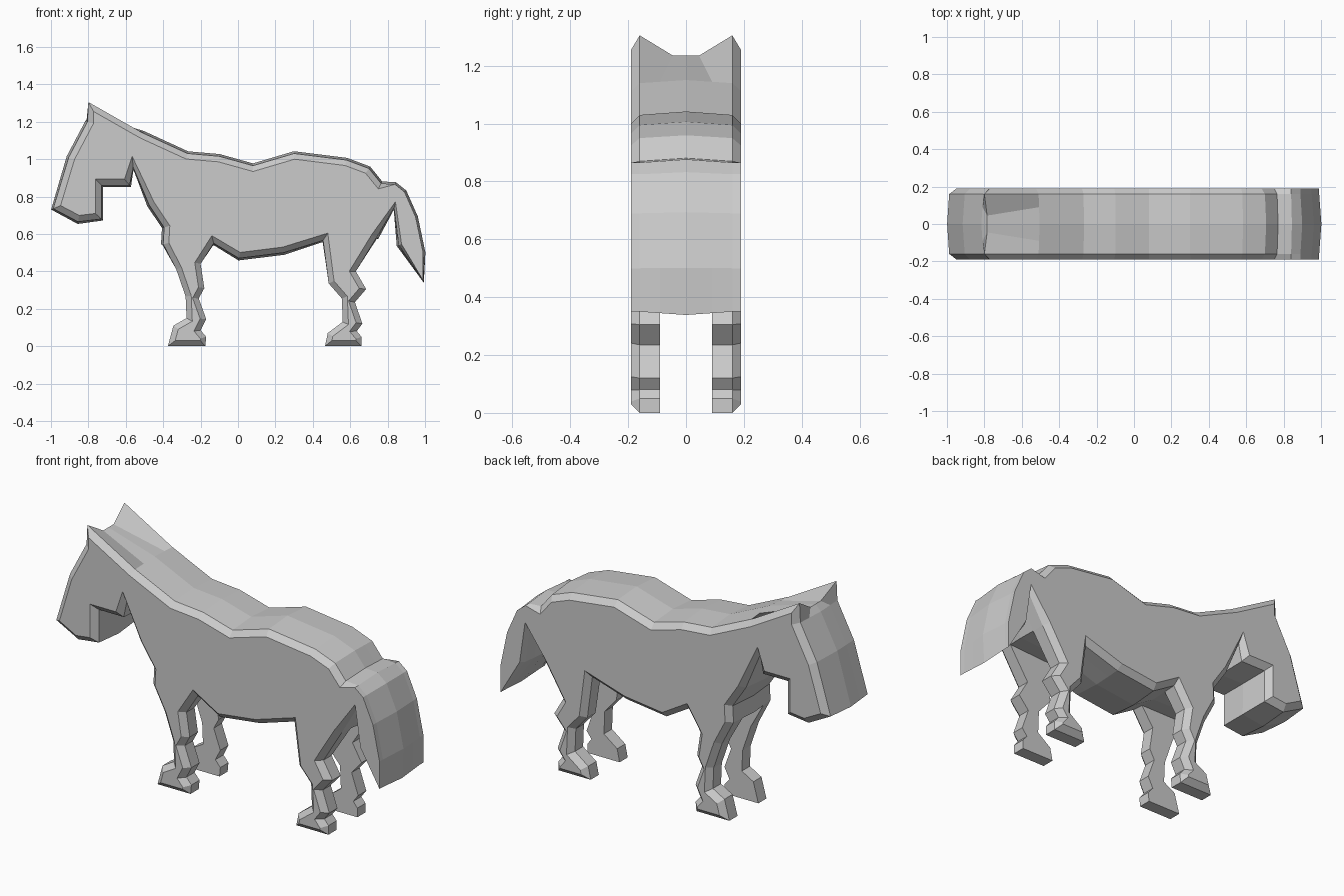
import bpy
import bmesh
from mathutils import Vector

default_cube = bpy.data.objects.get("Cube")
if default_cube:
    bpy.data.objects.remove(default_cube, do_unlink=True)

# Half widths: inner leg face, rim of the silhouette, flat flank
INNER, RIM, FLANK = 0.09, 0.16, 0.19
BEVEL, BULGE = 0.03, 0.012

# Side silhouette in order, split by body part (x, z)
back = [(-.8, 1.305), (-.51, 1.14), (-.27, 1.03), (-.1, 1.015), (.08, .965),
        (.3, 1.03), (.58, .995), (.7, .95), (.765, .87)]
tail = [(.84, .865), (.89, .825), (.95, .69), (.99, .5), (.99, .35)]
tail_underside = [(.86, .54), (.835, .74)]
hind_leg = [(.74, .58), (.63, .4), (.685, .305), (.625, .235), (.665, .12),
            (.635, .08), (.66, .05), (.66, 0), (.465, 0), (.48, .07),
            (.56, .13), (.555, .255), (.485, .335), (.455, .565)]
belly = [(.245, .5), (.005, .47)]
fore_leg = [(-.13, .55), (-.2, .44), (-.18, .31), (-.21, .255), (-.17, .145),
            (-.2, .085), (-.17, .05), (-.175, 0), (-.375, 0), (-.345, .11),
            (-.275, .15), (-.28, .265), (-.33, .41), (-.4, .545)]
chest = [(-.395, .635), (-.475, .755), (-.56, .955)]
head = [(-.58, .86), (-.73, .86), (-.73, .68), (-.855, .665), (-.988, .735),
        (-.905, 1.01), (-.805, 1.2)]

# Each part with the share of the bevel it gets along the flank
parts = [(back, 1), (tail, 0), (tail_underside, .5), (hind_leg, 1),
         (belly, 1), (fore_leg, 1), (chest, 1), (head, 1.1)]
outline = [Vector(p) for part, _ in parts for p in part]
shares = [share for part, share in parts for _ in part]
count = len(outline)


def miter(i):
    """Inward offset of an outline corner for an inset of one unit."""
    before = (outline[i] - outline[i - 1]).normalized()
    after = (outline[(i + 1) % count] - outline[i]).normalized()
    n1 = Vector((before.y, -before.x))
    n2 = Vector((after.y, -after.x))
    offset = (n1 + n2) / max(1 + n1.dot(n2), 0.3)
    return offset.normalized() * min(offset.length, 2.2)


def leg_range(leg):
    first = outline.index(Vector(leg[0]))
    return first, first + len(leg) - 1


legs = [leg_range(hind_leg), leg_range(fore_leg)]
below_torso = {i for a, b in legs for i in range(a + 1, b)}

bm = bmesh.new()


def build_half(side):
    def vert(p, y):
        return bm.verts.new((p.x, side * y, p.y))

    centre, inner, rim, flank = [], [], [], []
    for i, p in enumerate(outline):
        inward = miter(i)
        flank.append(vert(p + inward * BEVEL * shares[i], FLANK))
        rim.append(vert(p, RIM))
        if i in below_torso:
            centre.append(None)
            inner.append(vert(p, INNER))
        elif i == 0:
            # Poll dips between the two ears
            poll = Vector((-.785, 1.235))
            centre.append(vert(poll, 0))
            inner.append(vert(poll, INNER / 2))
        else:
            middle = p - inward.normalized() * BULGE
            centre.append(vert(middle, 0))
            inner.append(vert(middle.lerp(p, INNER / RIM), INNER))

    def strip(ring_a, ring_b, i, j):
        bm.faces.new((ring_a[i], ring_a[j], ring_b[j], ring_b[i]))

    # Rim, bevel and central strip around the silhouette
    for i in range(count):
        j = (i + 1) % count
        strip(rim, flank, i, j)
        strip(inner, rim, i, j)
        if centre[i] and centre[j]:
            strip(centre, inner, i, j)
    # Torso underside between the legs, and the inner leg faces
    for a, b in legs:
        strip(centre, inner, a, b)
        bm.faces.new(inner[a:b + 1])
    # Flat flank
    bm.faces.new(flank)


for side in (1, -1):
    build_half(side)
bmesh.ops.remove_doubles(bm, verts=bm.verts, dist=0.0005)
bmesh.ops.recalc_face_normals(bm, faces=bm.faces)

mesh = bpy.data.meshes.new("horse_body")
bm.to_mesh(mesh)
bm.free()

# Plain grey coat
grey = bpy.data.materials.new("plain_grey")
grey.use_nodes = True
colour = (0.6, 0.6, 0.6, 1)
grey.diffuse_color = colour
grey.node_tree.nodes["Principled BSDF"].inputs["Base Color"].default_value = colour
mesh.materials.append(grey)

horse = bpy.data.objects.new("horse_body", mesh)
bpy.context.collection.objects.link(horse)
